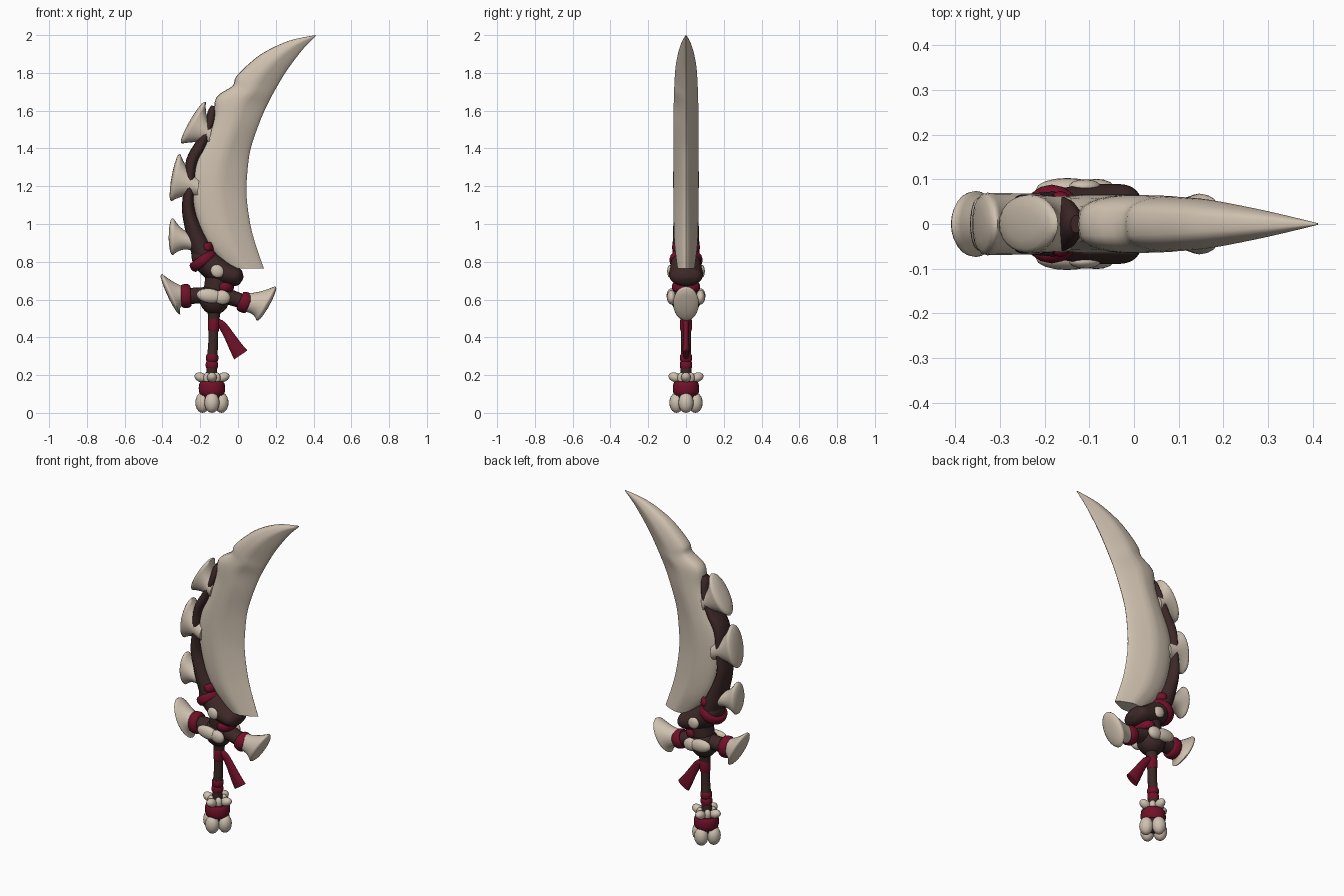
import bpy, bmesh, math
from mathutils import Vector, Matrix

if "Cube" in bpy.data.objects:
    bpy.data.objects.remove(bpy.data.objects["Cube"])


def material(name, rgb):
    m = bpy.data.materials.new(name)
    m.diffuse_color = (*rgb, 1)
    m.use_nodes = True
    m.node_tree.nodes["Principled BSDF"].inputs["Base Color"].default_value = m.diffuse_color
    return m


BONE = material("bone", (0.62, 0.53, 0.43))
RED = material("red_cloth", (0.165, 0.0055, 0.022))
DARK = material("dark_leather", (0.045, 0.021, 0.02))


def finish(name, bm, mat, angle=50):
    bmesh.ops.recalc_face_normals(bm, faces=bm.faces)
    me = bpy.data.meshes.new(name)
    bm.to_mesh(me)
    bm.free()
    me.materials.append(mat)
    ob = bpy.data.objects.new(name, me)
    bpy.context.collection.objects.link(ob)
    bpy.ops.object.select_all(action='DESELECT')
    ob.select_set(True)
    bpy.context.view_layer.objects.active = ob
    bpy.ops.object.shade_smooth_by_angle(angle=math.radians(angle))
    return ob


def smooth_rows(rows, steps):
    """Catmull-Rom resampling of rows of numbers."""
    out = []
    for i in range(len(rows) - 1):
        p0, p1, p2 = rows[max(i - 1, 0)], rows[i], rows[i + 1]
        p3 = rows[min(i + 2, len(rows) - 1)]
        for s in range(steps):
            t = s / steps
            out.append([0.5 * (2 * b + (c - a) * t + (2 * a - 5 * b + 4 * c - d) * t * t
                               + (3 * b - a - 3 * c + d) * t ** 3)
                        for a, b, c, d in zip(p0, p1, p2, p3)])
    return out + [list(rows[-1])]


def loft(name, rings, mat, n=20, section=None, angle=50):
    """Skin rings (ax, az, bx, bz, half_width_y) spanning a to b in the xz plane."""
    bm = bmesh.new()
    loops = []
    for ax, az, bx, bz, w in rings:
        loop = []
        for i in range(n):
            th = 2 * math.pi * i / n
            u, v = section(th) if section else (math.cos(th), math.sin(th))
            k = (1 - u) / 2
            loop.append(bm.verts.new((ax + (bx - ax) * k, w * v, az + (bz - az) * k)))
        loops.append(loop)
    for a, b in zip(loops, loops[1:]):
        for i in range(n):
            j = (i + 1) % n
            bm.faces.new((a[i], a[j], b[j], b[i]))
    bm.faces.new(loops[0])
    bm.faces.new(loops[-1])
    return finish(name, bm, mat, angle)


def tube(name, pts, mat, steps=4, n=16):
    """Elliptical tube through (x, z, radius_in_plane, radius_y)."""
    p = smooth_rows(pts, steps)
    rings = []
    for i, (x, z, r, ry) in enumerate(p):
        q0, q1 = p[max(i - 1, 0)], p[min(i + 1, len(p) - 1)]
        d = Vector((q1[0] - q0[0], q1[1] - q0[1])).normalized()
        rings.append((x - d.y * r, z + d.x * r, x + d.y * r, z - d.x * r, ry))
    return loft(name, rings, mat, n)


def wrap(name, p, q, r, ry, turns=1):
    """Cloth band with one soft bulge per turn."""
    pts = []
    n = turns * 8
    for i in range(n + 1):
        t = i / n
        f = 0.84 + 0.16 * abs(math.sin(math.pi * turns * t)) ** 0.5
        pts.append((p[0] + (q[0] - p[0]) * t, p[1] + (q[1] - p[1]) * t, r * f, ry * f))
    return tube(name, pts, RED, 1, 20)


def horn(name, b1, b2, bw, p1, p2, w, flare=2.2):
    """Bone stem flaring from segment b to a domed oval flange p."""
    b1, b2, p1, p2 = map(Vector, (b1, b2, p1, p2))
    bc, pc = (b1 + b2) / 2, (p1 + p2) / 2
    out = (pc - bc).normalized()
    rings = []
    for i in range(13):
        t = i / 12
        k = t ** flare
        c, h = bc.lerp(pc, t), ((b1 - b2) / 2).lerp((p1 - p2) / 2, k)
        rings.append((*(c + h), *(c - h), bw + (w - bw) * t ** 1.4))
    for s, o in ((0.97, 0.008), (0.85, 0.015), (0.55, 0.021), (0.22, 0.024), (0.03, 0.024)):
        c, h = pc + out * o, (p1 - p2) / 2 * s
        rings.append((*(c + h), *(c - h), w * s))
    return loft(name, rings, BONE, 24, angle=70)


def blob(name, loc, size, mat, tilt=0.0, spin=0.0):
    bm = bmesh.new()
    bmesh.ops.create_uvsphere(bm, u_segments=16, v_segments=10, radius=1)
    m = (Matrix.Translation(loc) @ Matrix.Rotation(spin, 4, 'Z')
         @ Matrix.Rotation(tilt, 4, 'Y') @ Matrix.Diagonal((*size, 1)))
    bmesh.ops.transform(bm, matrix=m, verts=bm.verts)
    return finish(name, bm, mat, 80)


# Curved blade: broad blunt back, sharp cutting edge
def blade_section(th):
    u, v = math.cos(th), math.sin(th)
    if u >= 0:
        return u, math.copysign(abs(v) ** 0.6, v) if abs(v) > 1e-6 else 0
    return u, math.copysign((1 - abs(u)) ** 0.7, v) if abs(v) > 1e-6 else 0


blade = [(-.05, .765, .137, .765, .045), (-.16, .89, .095, .885, .06),
         (-.22, 1.03, .065, 1.0, .065), (-.248, 1.2, .045, 1.15, .066),
         (-.23, 1.32, .05, 1.28, .066), (-.183, 1.43, .065, 1.39, .066),
         (-.132, 1.56, .10, 1.50, .066), (-.115, 1.67, .14, 1.60, .065),
         (-.03, 1.73, .175, 1.67, .063), (-.01, 1.78, .205, 1.725, .061),
         (.06, 1.85, .25, 1.80, .056), (.14, 1.91, .30, 1.87, .045),
         (.27, 1.97, .352, 1.935, .026), (.41, 2.0, .412, 1.995, .002)]
loft("blade", smooth_rows(blade, 4), BONE, 28, blade_section, 40)

# Leather cord along the back of the blade
tube("back_cord", [(-.13, 1.625, .012, .02), (-.137, 1.59, .024, .04), (-.152, 1.52, .025, .058),
                   (-.195, 1.42, .033, .065), (-.243, 1.33, .033, .066), (-.255, 1.2, .03, .066),
                   (-.263, 1.08, .034, .066), (-.234, .97, .045, .068), (-.19, .86, .058, .072),
                   (-.15, .79, .06, .075)], DARK)

# Bone spikes on the back
horn("back_spike_top", (-.135, 1.525), (-.155, 1.415), .062, (-.17, 1.645), (-.298, 1.425), .066, 1.9)
horn("back_spike_middle", (-.205, 1.25), (-.215, 1.135), .068, (-.305, 1.37), (-.352, 1.12), .07, 2.3)
horn("back_spike_bottom", (-.245, .95), (-.245, .86), .05, (-.342, 1.03), (-.345, .835), .06, 2.3)

# Leather roll holding the blade, with cloth bands
tube("blade_socket", [(-.235, .86, .02, .03), (-.2, .83, .055, .07), (-.13, .77, .07, .085),
                      (-.06, .735, .06, .09), (-.01, .722, .052, .085), (.015, .718, .035, .06),
                      (.028, .716, .006, .01)], DARK)
wrap("socket_band", (-.168, .787), (-.2, .83), .08, .088)
wrap("socket_band_upper", (-.16, .855), (-.17, .9), .04, .074)
tube("socket_neck", [(-.125, .60, .06, .06), (-.115, .66, .065, .065), (-.10, .74, .07, .07)], DARK)
wrap("neck_band", (-.075, .645), (-.068, .69), .05, .075)

# Guard: hub, bars, bands and flared bone ends
blob("guard_hub", (-.125, 0, .605), (.08, .08, .085), DARK)
tube("guard_bar", [(-.31, .615, .045, .045), (-.2, .622, .042, .045), (-.1, .625, .045, .05),
                   (-.02, .605, .04, .045), (.06, .575, .04, .045)], DARK)
wrap("guard_band_left", (-.302, .617), (-.25, .62), .064, .06)
wrap("guard_band_right", (.01, .595), (.06, .575), .056, .058)
horn("guard_end_left", (-.285, .67), (-.28, .57), .045, (-.402, .735), (-.305, .52), .074, 2.0)
horn("guard_end_right", (.055, .635), (.035, .535), .045, (.195, .67), (.098, .488), .068, 2.0)

# Bone plates and studs on both faces of the guard
for side, tag in ((-1, "front"), (1, "back")):
    blob("guard_plate_" + tag, (-.15, .077 * side, .62), (.07, .026, .038), BONE, .12)
    blob("guard_plate_tip_" + tag, (-.085, .077 * side, .612), (.045, .024, .038), BONE, .2)
    blob("socket_stud_" + tag, (-.11, .084 * side, .75), (.037, .016, .033), BONE, .7)

# Grip with cloth bands and hanging ribbon
tube("grip", [(-.125, .57, .045, .045), (-.127, .53, .034, .034), (-.13, .45, .026, .026),
              (-.132, .36, .026, .026), (-.138, .27, .028, .028), (-.14, .15, .03, .03)], DARK)
wrap("grip_band_top", (-.127, .505), (-.13, .43), .031, .032)
wrap("grip_band_bottom", (-.136, .31), (-.139, .235), .033, .033, 2)
tube("ribbon", [(-.12, .485, .018, .02), (-.085, .465, .022, .016), (-.045, .405, .028, .015),
                (-.01, .345, .036, .018), (.015, .307, .042, .016)], RED)

# Pommel: four bone claws held by a cloth band
blob("pommel_core", (-.138, 0, .12), (.055, .055, .09), DARK)
wrap("pommel_band", (-.138, .167), (-.138, .093), .07, .07)
base = Vector((-.138, 0, 0))
for i in range(4):
    a = i * math.pi / 2
    b = a + math.pi / 4
    d = Vector((math.cos(a), math.sin(a), 0))
    e = Vector((math.cos(b), math.sin(b), 0))
    blob(f"pommel_claw_{i}", base + d * .05 + Vector((0, 0, .054)), (.038, .04, .054), BONE, 0, a)
    blob(f"pommel_spur_{i}", base + d * .058 + Vector((0, 0, .188)), (.036, .026, .025), BONE, -.35, a)
    blob(f"pommel_knuckle_{i}", base + e * .036 + Vector((0, 0, .185)), (.02, .02, .03), BONE, 0, b)
